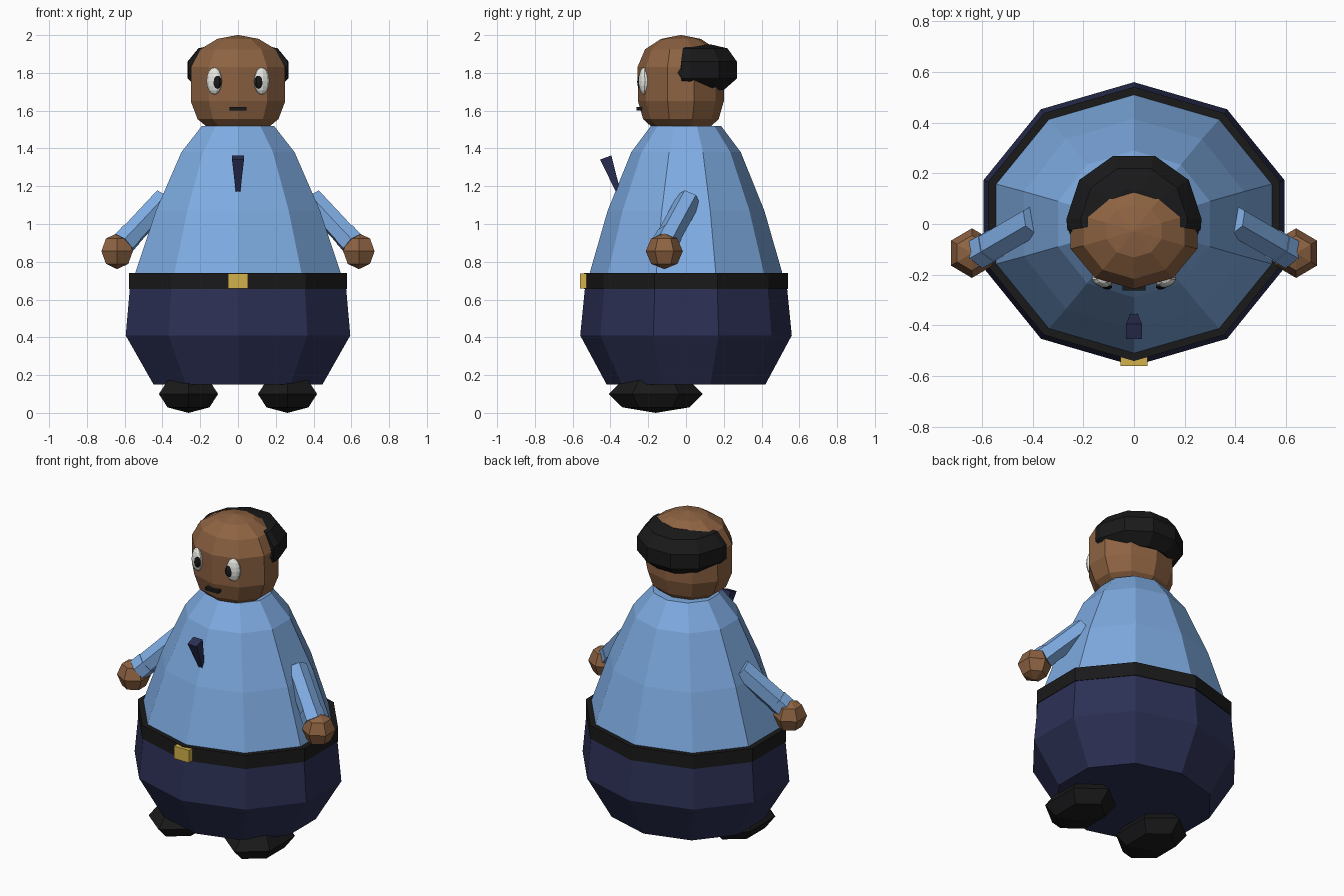
import bpy, bmesh, math
from mathutils import Matrix, Vector

if "Cube" in bpy.data.objects:
    bpy.data.objects.remove(bpy.data.objects["Cube"])


def material(name, rgb):
    m = bpy.data.materials.new(name)
    m.diffuse_color = (*rgb, 1)
    m.use_nodes = True
    m.node_tree.nodes["Principled BSDF"].inputs["Base Color"].default_value = m.diffuse_color
    return m


SKIN = material("skin_brown", (0.27, 0.125, 0.055))
BLUE = material("shirt_blue", (0.21, 0.41, 0.76))
NAVY = material("navy", (0.025, 0.03, 0.09))
BLACK = material("black", (0.01, 0.01, 0.011))
WHITE = material("white", (0.8, 0.8, 0.76))
GOLD = material("gold", (0.65, 0.44, 0.07))


def finish(bm, name, mat):
    bmesh.ops.recalc_face_normals(bm, faces=bm.faces)
    me = bpy.data.meshes.new(name)
    bm.to_mesh(me)
    bm.free()
    me.materials.append(mat)
    ob = bpy.data.objects.new(name, me)
    bpy.context.collection.objects.link(ob)
    return ob


def loft(name, mat, rings, angles, centre_y=0.0, closed=True):
    """Skin elliptical rings (rx, ry, z) sampled at the given angles."""
    bm = bmesh.new()
    rows = [[bm.verts.new((rx * math.cos(a), centre_y + ry * math.sin(a), z))
             for a in map(math.radians, angles)] for rx, ry, z in rings]
    n = len(angles)
    for lo, hi in zip(rows, rows[1:]):
        for i in range(n if closed else n - 1):
            j = (i + 1) % n
            bm.faces.new((lo[i], lo[j], hi[j], hi[i]))
    if closed:
        bm.faces.new(rows[0])
        bm.faces.new(rows[-1])
    else:
        # open sweeps start and end on the axis: close both cut sides
        for k in (0, -1):
            bm.faces.new([r[k] for r in rows])
        bmesh.ops.remove_doubles(bm, verts=bm.verts, dist=1e-4)
    return finish(bm, name, mat)


def ball(name, mat, loc, size, seg, rings, turn=0.0):
    bm = bmesh.new()
    mtx = (Matrix.Translation(loc) @ Matrix.Rotation(turn, 4, 'Z')
           @ Matrix.Diagonal((*size, 1)))
    bmesh.ops.create_uvsphere(bm, u_segments=seg, v_segments=rings, radius=1, matrix=mtx)
    return finish(bm, name, mat)


def box(name, mat, loc, size):
    bm = bmesh.new()
    bmesh.ops.create_cube(bm, size=1, matrix=Matrix.Translation(loc) @ Matrix.Diagonal((*size, 1)))
    return finish(bm, name, mat)


def rod(name, mat, a, b, r1, r2, seg, roll=0.0):
    a, b = Vector(a), Vector(b)
    bm = bmesh.new()
    mtx = (Matrix.Translation((a + b) / 2) @ (b - a).to_track_quat('Z', 'Y').to_matrix().to_4x4()
           @ Matrix.Rotation(roll, 4, 'Z'))
    bmesh.ops.create_cone(bm, cap_ends=True, segments=seg, radius1=r1, radius2=r2,
                          depth=(b - a).length, matrix=mtx)
    return finish(bm, name, mat)


TEN = [-90 + 36 * i for i in range(10)]

# Ten-sided body: trousers, belt, shirt
loft("trousers", NAVY, [(0.47, 0.42, 0.15), (0.625, 0.56, 0.41), (0.602, 0.535, 0.66)], TEN)
loft("belt", BLACK, [(0.606, 0.541, 0.655), (0.606, 0.541, 0.74)], TEN)
loft("shirt", BLUE, [(0.58, 0.52, 0.70), (0.572, 0.51, 0.74), (0.457, 0.415, 1.07),
                     (0.315, 0.29, 1.38), (0.20, 0.185, 1.52)], TEN)
box("belt_buckle", GOLD, (0, -0.54, 0.698), (0.105, 0.04, 0.078))

# Tie
rod("tie", NAVY, (0, -0.425, 1.352), (0, -0.36, 1.175), 0.045, 0.017, 4, math.pi / 4)

# Head
loft("head", SKIN, [(0.16, 0.145, 1.505), (0.225, 0.20, 1.555), (0.263, 0.227, 1.65),
                    (0.263, 0.23, 1.83), (0.21, 0.19, 1.925), (0.115, 0.105, 1.98),
                    (0.005, 0.005, 2.0)], TEN, -0.027)

# Hair wrapping round the back, the crown pokes through
loft("hair", BLACK, [(0, 0, 1.73), (0.20, 0.19, 1.71), (0.267, 0.262, 1.77), (0.267, 0.262, 1.86),
                     (0.21, 0.21, 1.93), (0.12, 0.12, 1.95), (0, 0, 1.945)],
     [-10, 0, 36, 72, 108, 144, 180, 190], 0.02, closed=False)
for side, angles in (("right", [-38, -8]), ("left", [188, 218])):
    loft(side + "_sideburn", BLACK, [(0, 0, 1.77), (0.255, 0.255, 1.765), (0.265, 0.265, 1.80),
                                     (0.255, 0.255, 1.84), (0, 0, 1.84)], angles, 0.02, closed=False)

# Mouth
box("mouth", BLACK, (0, -0.247, 1.61), (0.09, 0.03, 0.018))

# Paired parts
for side, s in (("right", 1), ("left", -1)):
    ball(side + "_eye", WHITE, (s * 0.125, -0.222, 1.757), (0.043, 0.028, 0.072), 10, 8, s * 0.3)
    ball(side + "_pupil", BLACK, (s * 0.111, -0.243, 1.752), (0.026, 0.015, 0.036), 8, 6, s * 0.3)
    rod(side + "_arm", BLUE, (s * 0.39, 0.015, 1.13), (s * 0.605, -0.11, 0.90), 0.065, 0.065, 6)
    rod(side + "_cuff", BLUE, (s * 0.565, -0.087, 0.943), (s * 0.608, -0.112, 0.897), 0.069, 0.069, 6)
    ball(side + "_hand", SKIN, (s * 0.64, -0.115, 0.856), (0.096, 0.098, 0.095), 6, 4)
    ball(side + "_shoe", BLACK, (s * 0.262, -0.16, 0.1), (0.181, 0.25, 0.1), 6, 4)
